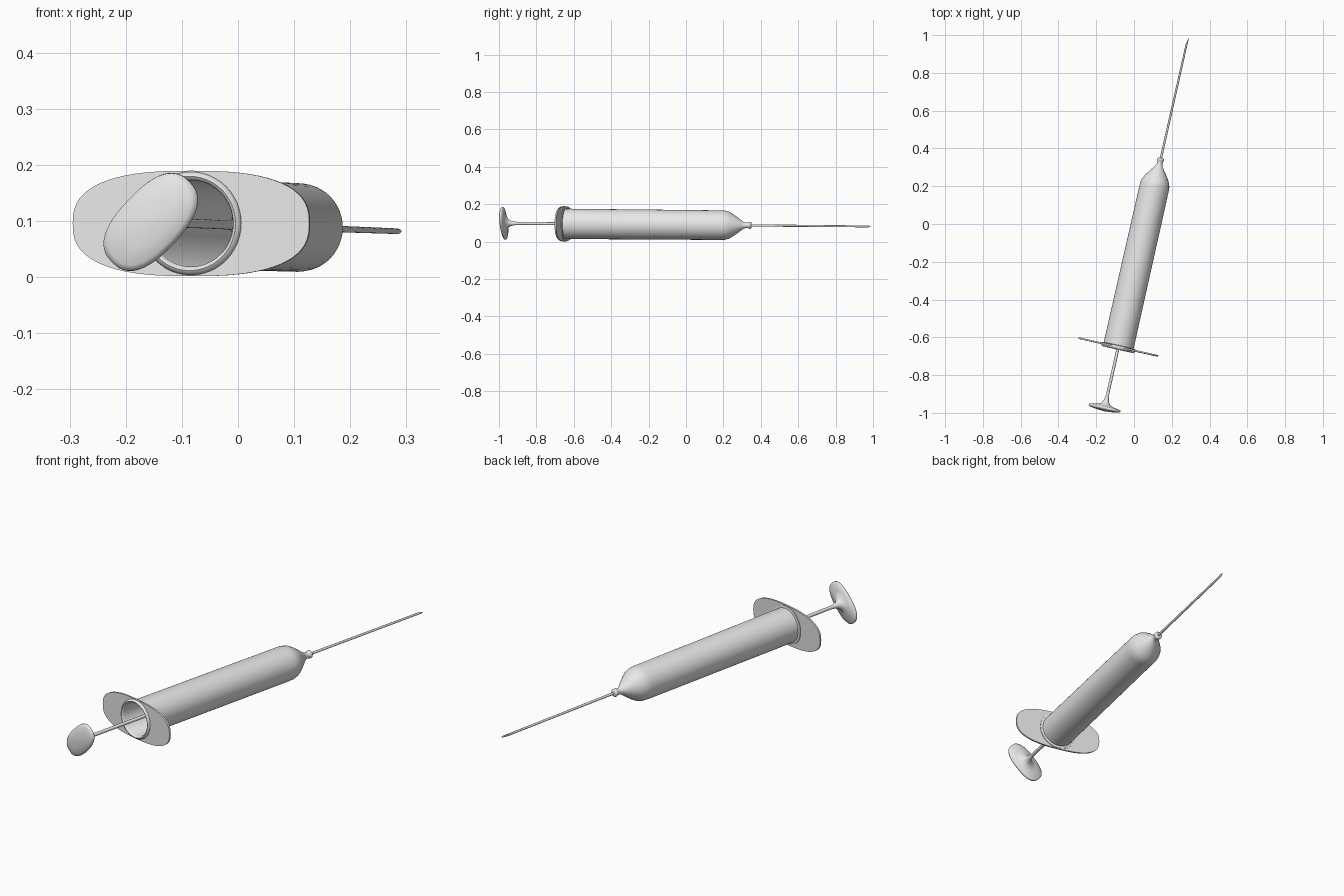
import bpy, bmesh, math
from mathutils import Matrix, Vector

cube = bpy.data.objects.get("Cube")
if cube:
    bpy.data.objects.remove(cube, do_unlink=True)

# Single flat colour
grey = bpy.data.materials.new("light_grey")
grey.use_nodes = True
grey.diffuse_color = (0.8, 0.8, 0.8, 1)
grey.node_tree.nodes["Principled BSDF"].inputs["Base Color"].default_value = (0.8, 0.8, 0.8, 1)

# Syringe frame: local +y runs from the finger flange to the needle tip
axis = Vector((0.372, 1.65, -0.014)).normalized()
side = axis.cross(Vector((0, 0, 1))).normalized()
up = side.cross(axis)
FRAME = Matrix((side, axis, up)).transposed().to_4x4()
FRAME.translation = (-0.085, -0.66, 0.0955)


def rounded(c, power):
    return math.copysign(abs(c) ** (2 / power), c)


def loft(name, rings, sides=48, closed=False, roll=0, bevel=0, angle=35):
    """Join rings (half width, half height, position, roundness) along the axis."""
    bm = bmesh.new()
    spin = Matrix.Rotation(-roll, 3, 'Y')
    loops = []
    for a, b, t, power in rings:
        loop = []
        for i in range(sides):
            w = math.tau * i / sides
            p = Vector((a * rounded(math.cos(w), power), t, b * rounded(math.sin(w), power)))
            loop.append(bm.verts.new(spin @ p))
        loops.append(loop)
    if bevel:
        for v in loops[-1]:
            v.co.y += bevel * v.co.x
    pairs = list(zip(loops, loops[1:]))
    if closed:
        pairs.append((loops[-1], loops[0]))
    else:
        bm.faces.new(loops[0])
        bm.faces.new(loops[-1])
    for low, high in pairs:
        for i in range(sides):
            j = (i + 1) % sides
            bm.faces.new((low[i], low[j], high[j], high[i]))
    bmesh.ops.recalc_face_normals(bm, faces=bm.faces)
    mesh = bpy.data.meshes.new(name)
    bm.to_mesh(mesh)
    bm.free()
    mesh.materials.append(grey)
    obj = bpy.data.objects.new(name, mesh)
    bpy.context.collection.objects.link(obj)
    obj.matrix_world = FRAME
    bpy.ops.object.select_all(action='DESELECT')
    obj.select_set(True)
    bpy.context.view_layer.objects.active = obj
    bpy.ops.object.shade_smooth_by_angle(angle=math.radians(angle))
    return obj


def round_part(name, profile, **options):
    return loft(name, [(r, r, t, 2) for r, t in profile], **options)


# Hollow barrel: inside wall, rolled rim, outside wall, shoulder and nozzle
round_part("barrel", [
    (0.006, 0.97), (0.03, 0.95), (0.068, 0.90), (0.075, 0.87), (0.077, 0.004),
    (0.079, -0.002), (0.084, -0.005), (0.089, -0.002), (0.092, 0.004), (0.092, 0.016),
    (0.081, 0.018), (0.079, 0.87), (0.078, 0.89), (0.073, 0.91), (0.062, 0.93),
    (0.045, 0.955), (0.028, 0.978), (0.019, 0.99), (0.015, 1.0), (0.015, 1.018),
    (0.018, 1.022), (0.018, 1.03), (0.014, 1.034), (0.006, 1.035)], angle=50)

# Finger flange with a round opening
loft("finger_flange", [
    (0.078, 0.078, 0.005, 2), (0.216, 0.094, 0.005, 2.6),
    (0.216, 0.094, 0.013, 2.6), (0.078, 0.078, 0.013, 2)], sides=64, closed=True)

# Needle with a slanted tip
round_part("needle", [(0.006, 1.02), (0.005, 1.67)], sides=16, bevel=4)

# Plunger rod with its piston inside the barrel
round_part("plunger_rod", [
    (0.008, -0.27), (0.008, 0.25), (0.011, 0.5), (0.014, 0.63), (0.03, 0.65),
    (0.074, 0.66), (0.074, 0.72), (0.01, 0.76)], sides=32)

# Oval thumb rest flaring out of the rod, turned diagonally
loft("thumb_rest", [
    (0.008, 0.008, -0.24, 2), (0.010, 0.010, -0.265, 2), (0.015, 0.014, -0.285, 2),
    (0.027, 0.022, -0.300, 2.1), (0.058, 0.038, -0.310, 2.3), (0.096, 0.054, -0.315, 2.5),
    (0.101, 0.057, -0.319, 2.5), (0.100, 0.056, -0.326, 2.5), (0.090, 0.050, -0.331, 2.4),
    (0.050, 0.030, -0.336, 2.2), (0.004, 0.004, -0.339, 2)], roll=math.radians(46), angle=60)
